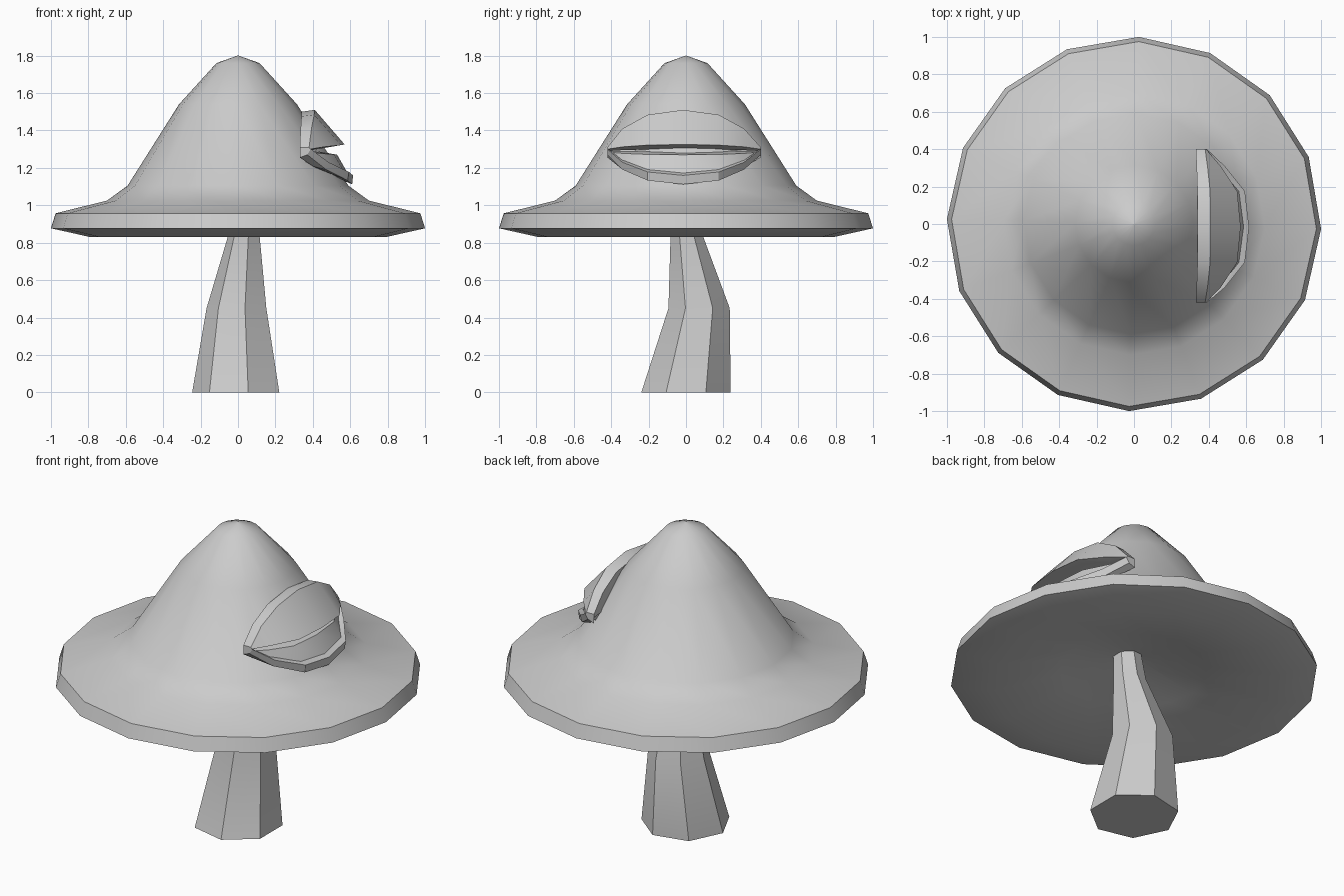
import bpy, bmesh, math
from mathutils import Vector

cube = bpy.data.objects.get("Cube")
if cube:
    bpy.data.objects.remove(cube, do_unlink=True)

grey = bpy.data.materials.new("pale_grey")
grey.use_nodes = True
grey.diffuse_color = (0.6, 0.6, 0.6, 1)
grey.node_tree.nodes["Principled BSDF"].inputs["Base Color"].default_value = (0.6, 0.6, 0.6, 1)


def loft(name, rings, angle=32):
    """Skin closed rings of equal length, cap both ends, weld and shade."""
    bm = bmesh.new()
    loops = [[bm.verts.new(p) for p in ring] for ring in rings]
    n = len(loops[0])
    for a, b in zip(loops, loops[1:]):
        for i in range(n):
            j = (i + 1) % n
            bm.faces.new((a[i], a[j], b[j], b[i]))
    bm.faces.new(loops[0])
    bm.faces.new(loops[-1])
    bmesh.ops.remove_doubles(bm, verts=bm.verts, dist=0.0005)
    bmesh.ops.recalc_face_normals(bm, faces=bm.faces)
    mesh = bpy.data.meshes.new(name)
    bm.to_mesh(mesh)
    bm.free()
    mesh.materials.append(grey)
    obj = bpy.data.objects.new(name, mesh)
    bpy.context.collection.objects.link(obj)
    bpy.ops.object.select_all(action="DESELECT")
    obj.select_set(True)
    bpy.context.view_layer.objects.active = obj
    bpy.ops.object.shade_smooth_by_angle(angle=math.radians(angle))
    return obj


def ring(n, radius, z, cx=0, cy=0, turn=0):
    return [(cx + radius * math.cos(turn + math.tau * i / n),
             cy + radius * math.sin(turn + math.tau * i / n), z) for i in range(n)]


# Cap: bell-shaped top, thin rim and shallow hollow underside
cap_profile = [(0.002, 1.8), (0.115, 1.76), (0.315, 1.54), (0.59, 1.105),
               (0.70, 1.025), (0.975, 0.957), (1.0, 0.877), (0.79, 0.83),
               (0.4, 0.91), (0.002, 1.0)]
loft("mushroom_cap", [ring(16, r, z, turn=math.radians(-1.5)) for r, z in cap_profile])

# Stem: seven sides, bent towards the back, narrowing into the cap
loft("stem", [ring(7, 0.245, 0, turn=math.pi),
              ring(7, 0.168, 0.45, 0, 0.07, math.pi),
              ring(7, 0.09, 0.83, 0.035, 0.005, math.pi),
              ring(7, 0.075, 1.03, 0.045, -0.01, math.pi)], 40)

# Eye: lids and eyeball lofted from corner to corner along y
stations = [-0.42, -0.34, -0.205, -0.015, 0.175, 0.31, 0.40]
arch = [0, 0.5, 0.87, 1, 0.87, 0.5, 0]      # height of the almond outline
bulge = [0, 0.42, 0.9, 1, 0.9, 0.42, 0]     # reach away from the cap


def eye_part(name, corner, middle):
    """Blend a corner section into a middle section; x by bulge, z by arch."""
    rings = []
    for y, a, b in zip(stations, arch, bulge):
        rings.append([(c[0] + (m[0] - c[0]) * b, y, c[1] + (m[1] - c[1]) * a)
                      for c, m in zip(corner, middle)])
    return loft(name, rings)


eye_part("upper_eyelid",
         [(0.33, 1.31), (0.38, 1.31), (0.385, 1.30), (0.37, 1.29), (0.33, 1.29)],
         [(0.34, 1.50), (0.41, 1.51), (0.57, 1.325), (0.42, 1.30), (0.34, 1.30)])
eye_part("lower_eyelid",
         [(0.33, 1.255), (0.37, 1.27), (0.39, 1.30), (0.37, 1.305), (0.33, 1.29)],
         [(0.50, 1.16), (0.61, 1.112), (0.615, 1.16), (0.58, 1.175), (0.50, 1.20)])
eye_part("eyeball",
         [(0.34, 1.29), (0.36, 1.29), (0.365, 1.285), (0.36, 1.28), (0.34, 1.28)],
         [(0.34, 1.29), (0.42, 1.29), (0.53, 1.27), (0.59, 1.165), (0.40, 1.165)])
